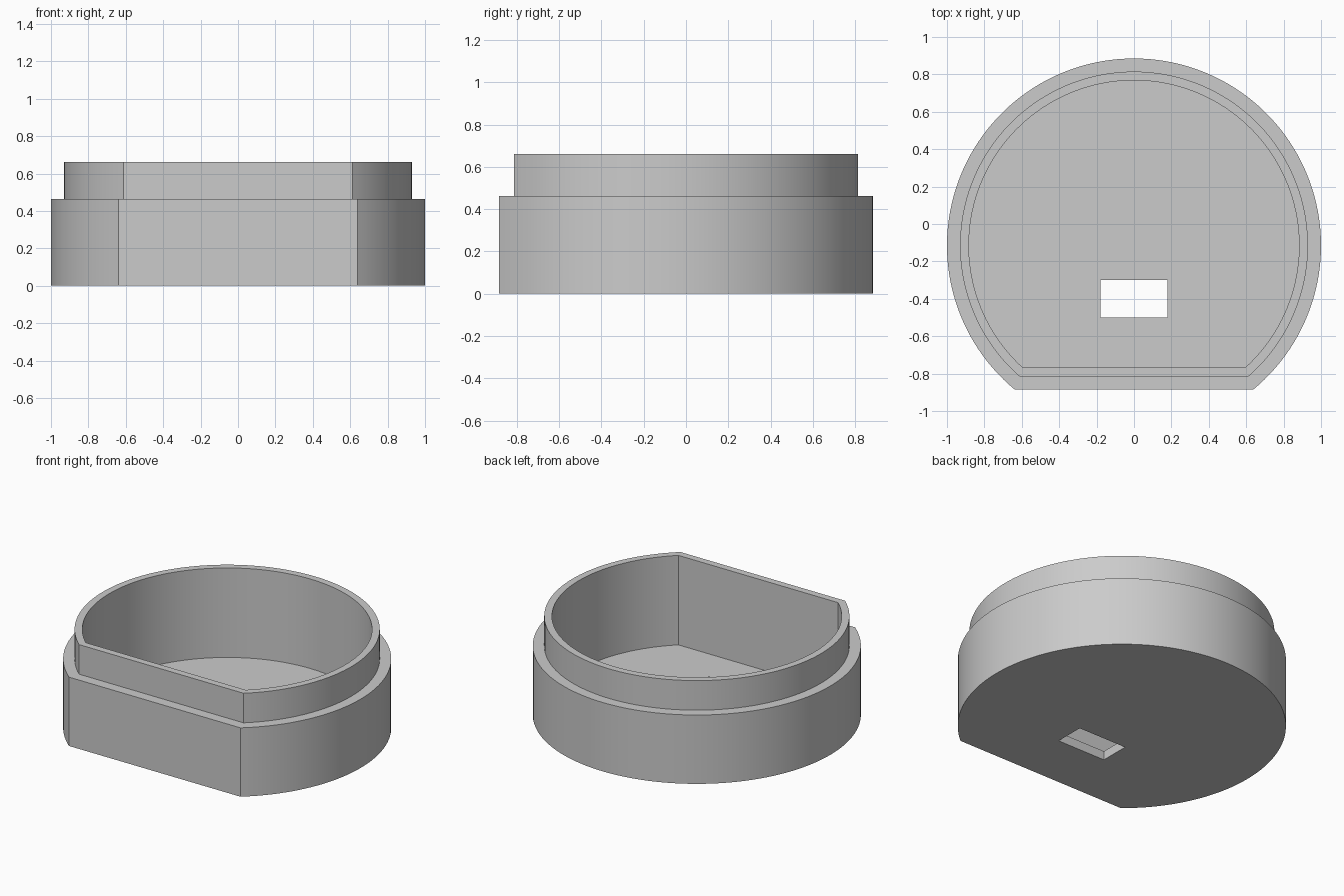
import bpy
import bmesh
import math

cube = bpy.data.objects.get("Cube")
if cube:
    bpy.data.objects.remove(cube, do_unlink=True)

CENTRE_Y = -0.115   # centre of the round outline
SEGMENTS = 120

grey = bpy.data.materials.new("plain grey")
grey.use_nodes = True
grey.diffuse_color = (0.6, 0.6, 0.6, 1)
grey.node_tree.nodes["Principled BSDF"].inputs["Base Color"].default_value = (0.6, 0.6, 0.6, 1)


def d_outline(bm, radius, flat_y, z):
    """Ring of vertices round a circle cut off flat at the front."""
    start = math.asin((flat_y - CENTRE_Y) / radius)
    sweep = math.pi - 2 * start
    angles = [start + sweep * i / SEGMENTS for i in range(SEGMENTS + 1)]
    return [bm.verts.new((radius * math.cos(a), CENTRE_Y + radius * math.sin(a), z))
            for a in angles]


# Housing: outer wall, shoulder, raised lip, inner wall and floor
outer, lip, inner = (1.0, -0.885), (0.93, -0.815), (0.883, -0.768)
floor_z, shoulder_z, top_z = 0.06, 0.463, 0.662
levels = [(outer, 0), (outer, shoulder_z), (lip, shoulder_z),
          (lip, top_z), (inner, top_z), (inner, floor_z)]

bm = bmesh.new()
rings = [d_outline(bm, *shape, z) for shape, z in levels]
for low, high in zip(rings, rings[1:]):
    for i in range(len(low)):
        j = (i + 1) % len(low)
        bm.faces.new((low[i], low[j], high[j], high[i]))
bm.faces.new(rings[0][::-1])
bm.faces.new(rings[-1])
bmesh.ops.recalc_face_normals(bm, faces=bm.faces)
mesh = bpy.data.meshes.new("housing")
bm.to_mesh(mesh)
bm.free()
mesh.materials.append(grey)
housing = bpy.data.objects.new("housing", mesh)
bpy.context.collection.objects.link(housing)

# Rectangular slot through the floor
bpy.ops.mesh.primitive_cube_add(size=1, location=(0, -0.4, 0.03))
cutter = bpy.context.object
cutter.name = "slot_cutter"
cutter.scale = (0.36, 0.2, 0.3)
cutter.hide_render = True
cutter.data.materials.append(grey)

slot = housing.modifiers.new("slot", 'BOOLEAN')
slot.operation = 'DIFFERENCE'
slot.solver = 'EXACT'
slot.object = cutter

bpy.ops.object.select_all(action='DESELECT')
housing.select_set(True)
bpy.context.view_layer.objects.active = housing
bpy.ops.object.modifier_apply(modifier="slot")
bpy.data.objects.remove(cutter, do_unlink=True)
bpy.ops.object.shade_smooth_by_angle(angle=math.radians(30))
